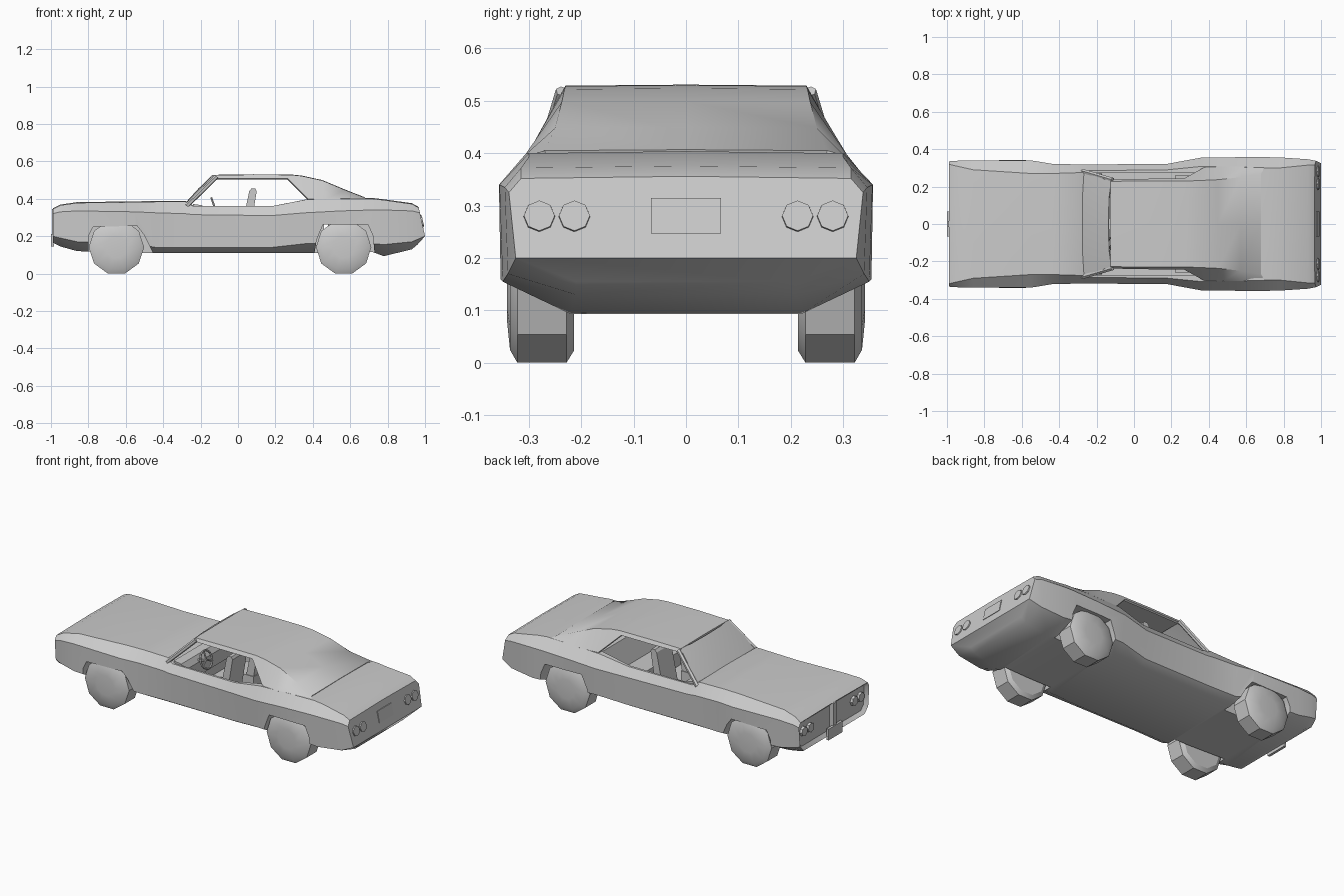
import bpy, bmesh, math
from mathutils import Vector

if "Cube" in bpy.data.objects:
    bpy.data.objects.remove(bpy.data.objects["Cube"])


def activate(ob):
    bpy.ops.object.select_all(action='DESELECT')
    ob.select_set(True)
    bpy.context.view_layer.objects.active = ob


def make(name, verts, faces, angle=None):
    me = bpy.data.meshes.new(name)
    me.from_pydata([tuple(v) for v in verts], [], faces)
    bm = bmesh.new()
    bm.from_mesh(me)
    bmesh.ops.recalc_face_normals(bm, faces=bm.faces)
    bm.to_mesh(me)
    bm.free()
    ob = bpy.data.objects.new(name, me)
    bpy.context.collection.objects.link(ob)
    if angle:
        smooth(ob, angle)
    return ob


def smooth(ob, angle):
    activate(ob)
    bpy.ops.object.shade_smooth_by_angle(angle=math.radians(angle))


def prism(name, outline, y0, y1):
    """Extrude an (x, z) outline along y."""
    n = len(outline)
    verts = [(x, y, z) for y in (y0, y1) for x, z in outline]
    faces = [list(range(n)), list(range(n, 2 * n))]
    faces += [[i, (i + 1) % n, n + (i + 1) % n, n + i] for i in range(n)]
    return make(name, verts, faces)


def box(name, x0, x1, y0, y1, z0, z1):
    return prism(name, [(x0, z0), (x1, z0), (x1, z1), (x0, z1)], y0, y1)


def rod(name, a, b, r, sides=6, scale=1.0):
    a, b = Vector(a), Vector(b)
    q = (b - a).to_track_quat('Z', 'Y')
    bpy.ops.mesh.primitive_cone_add(vertices=sides, radius1=r, radius2=r * scale, depth=(b - a).length,
                                    location=(a + b) / 2, rotation=q.to_euler())
    ob = bpy.context.object
    ob.name = name
    return ob


def apply_mod(ob, kind, **settings):
    m = ob.modifiers.new(kind.title(), kind)
    for k, v in settings.items():
        setattr(m, k, v)
    activate(ob)
    bpy.ops.object.modifier_apply(modifier=m.name)


def cut(ob, cutter):
    apply_mod(ob, 'BOOLEAN', operation='DIFFERENCE', object=cutter, solver='EXACT')
    bpy.data.objects.remove(cutter)


# Lower body sections: x, then (y, z) of bottom, lower side, shoulder and deck edge
sections = [
    (-.99, .29, .165, .325, .20, .335, .32, .32, .345),
    (-.95, .27, .145, .335, .19, .338, .33, .31, .365),
    (-.86, .25, .12, .338, .17, .340, .335, .29, .378),
    (-.55, .25, .11, .338, .16, .340, .33, .27, .382),
    (-.44, .26, .11, .315, .14, .322, .325, .27, .384),
    (-.28, .26, .11, .310, .14, .318, .32, .275, .384),
    (-.24, .26, .11, .310, .14, .318, .315, .285, .36),
    (.18, .26, .11, .312, .14, .322, .31, .29, .36),
    (.36, .25, .11, .34, .16, .355, .325, .308, .395),
    (.55, .24, .11, .35, .16, .357, .335, .305, .40),
    (.72, .24, .115, .354, .16, .357, .34, .30, .40),
    (.78, .22, .093, .35, .155, .356, .34, .30, .393),
    (.93, .21, .13, .34, .17, .346, .335, .315, .372),
    (1.0, .21, .155, .325, .20, .338, .325, .315, .352),
]
verts, faces = [], []
for x, *p in sections:
    half = [(p[i], p[i + 1]) for i in range(0, 8, 2)]
    ring = half + [(0, p[7] + .004)] + [(-y, z) for y, z in half[::-1]]
    for y, z in ring:
        lean = (.22 if z > .2 else .9) * abs(z - .2) if x == 1.0 else 0
        verts.append((x - lean, y, z))
n = 9
for s in range(len(sections) - 1):
    for i in range(n):
        a, b = s * n + i, s * n + (i + 1) % n
        faces.append((a, b, b + n, a + n))
faces.append(list(range(n)))
o = (len(sections) - 1) * n
faces += [(o + i, o + i + 1, o + 7 - i, o + 8 - i) for i in range(3)] + [(o + 3, o + 4, o + 5)]
body = make("body", verts, faces)

# Recessed grille in the nose
bm = bmesh.new()
bm.from_mesh(body.data)
nose = [f for f in bm.faces if f.calc_center_median().x < -.985]
bmesh.ops.inset_region(bm, faces=nose, thickness=.02, depth=0)
for v in {v for f in nose for v in f.verts}:
    v.co.x += .02
bm.to_mesh(body.data)
bm.free()

# Wheel arches and cabin opening
front_arch = [(-.80, .05), (-.80, .20), (-.775, .25), (-.54, .255), (-.505, .21), (-.45, .10), (-.45, .05)]
rear_arch = [(.40, .05), (.42, .18), (.455, .262), (.695, .262), (.722, .20), (.735, .05)]
for arch in (front_arch, rear_arch):
    for y0, y1 in ((.205, .5), (-.5, -.205)):
        cut(body, prism("arch_cutter", arch, y0, y1))
cut(body, box("cabin_cutter", -.23, .48, -.275, .275, .15, .6))
smooth(body, 35)

# Roof and fastback rows: top edge x, y, z, then lower edge x, y, z
rows = [
    (-.125, .228, .526, -.125, .238, .508),
    (.08, .230, .529, .08, .242, .508),
    (.28, .230, .528, .265, .242, .508),
    (.34, .232, .522, .375, .303, .398),
    (.45, .237, .498, .47, .308, .396),
    (.57, .250, .448, .59, .308, .396),
    (.68, .270, .405, .70, .302, .396),
]
rv, rf = [], []
for x, y, z, xb, yb, zb in rows:
    rv += [(xb, -yb, zb), (x, -y, z), (x, 0, z + .002), (x, y, z), (xb, yb, zb)]
for s in range(len(rows) - 1):
    rf += [(s * 5 + i, s * 5 + i + 1, s * 5 + i + 6, s * 5 + i + 5) for i in range(4)]
roof = make("roof", rv, rf)
apply_mod(roof, 'SOLIDIFY', thickness=.012, offset=-1)
smooth(roof, 35)

# Windscreen
ws = []
for x, y, z in ((-.265, .275, .375), (-.195, .252, .452), (-.12, .228, .524)):
    ws += [(x, -y, z), (x - .012, -y * .6, z), (x - .015, 0, z), (x - .012, y * .6, z), (x, y, z)]
screen = make("windscreen", ws, [(r + i, r + i + 1, r + i + 6, r + i + 5) for r in (0, 5) for i in range(4)])
apply_mod(screen, 'SOLIDIFY', thickness=.006, offset=0)
smooth(screen, 35)

wheel_profile = [(.214, .10), (.214, .124), (.228, .148), (.322, .148), (.336, .122), (.342, .06)]
for side, label in ((-1, "right"), (1, "left")):
    # Windscreen pillars
    rod("pillar_" + label, (-.275, side * .283, .362), (-.115, side * .236, .518), .013)

    # Ten-sided wheels with chamfered edges
    for cx, end in ((-.65, "front"), (.565, "rear")):
        wv = [(cx + r * math.sin((k + .5) * math.tau / 10), side * y, .141 + r * math.cos((k + .5) * math.tau / 10))
              for y, r in wheel_profile for k in range(10)]
        wf = [(j * 10 + k, j * 10 + (k + 1) % 10, j * 10 + 10 + (k + 1) % 10, j * 10 + 10 + k)
              for j in range(5) for k in range(10)]
        wf += [list(range(10)), list(range(50, 60))]
        make(f"wheel_{end}_{label}", wv, wf, 30)

    # Round lamps at both ends
    for y in (.213, .28):
        rod("tail_lamp", (.965, side * y, .276), (.989, side * y, .281), .032, 8, .92)
    for y in (.21, .272):
        rod("head_lamp", (-.96, side * y, .272), (-.985, side * y, .272), .03, 8, .92)

    # Front seats
    yc = side * .125
    box("seat_cushion", -.08, .07, yc - .075, yc + .075, .15, .235)
    prism("seat_back", [(.01, .20), (.06, .20), (.10, .44), (.092, .455), (.072, .455), (.06, .44)],
          yc - .07, yc + .07)

# Rear bench and dashboard
prism("rear_seat", [(.22, .15), (.22, .235), (.36, .225), (.41, .36), (.46, .36), (.46, .15)], -.26, .26)
prism("dashboard", [(-.24, .22), (-.24, .372), (-.19, .365), (-.17, .33), (-.18, .24)], -.27, .27)

# Steering wheel and column
hub, axis = Vector((-.125, -.125, .355)), Vector((1, 0, .35)).normalized()
bpy.ops.mesh.primitive_torus_add(major_segments=14, minor_segments=6, major_radius=.052, minor_radius=.006,
                                 location=hub, rotation=axis.to_track_quat('Z', 'Y').to_euler())
bpy.context.object.name = "steering_wheel"
rod("steering_column", hub - axis * .08, hub, .009)
side_dir = Vector((0, 1, 0))
up_dir = axis.cross(side_dir)
for k in range(3):
    a = math.radians(90 + 120 * k)
    rod("steering_spoke", hub, hub + (side_dir * math.cos(a) + up_dir * math.sin(a)) * .05, .005)

# Plates and grille divider
prism("rear_plate", [(.96, .247), (.993, .247), (.979, .315), (.96, .315)], -.067, .067)
box("front_plate", -1.0, -.985, -.067, .067, .145, .212)
box("grille_divider", -.995, -.965, -.015, .015, .185, .345)
